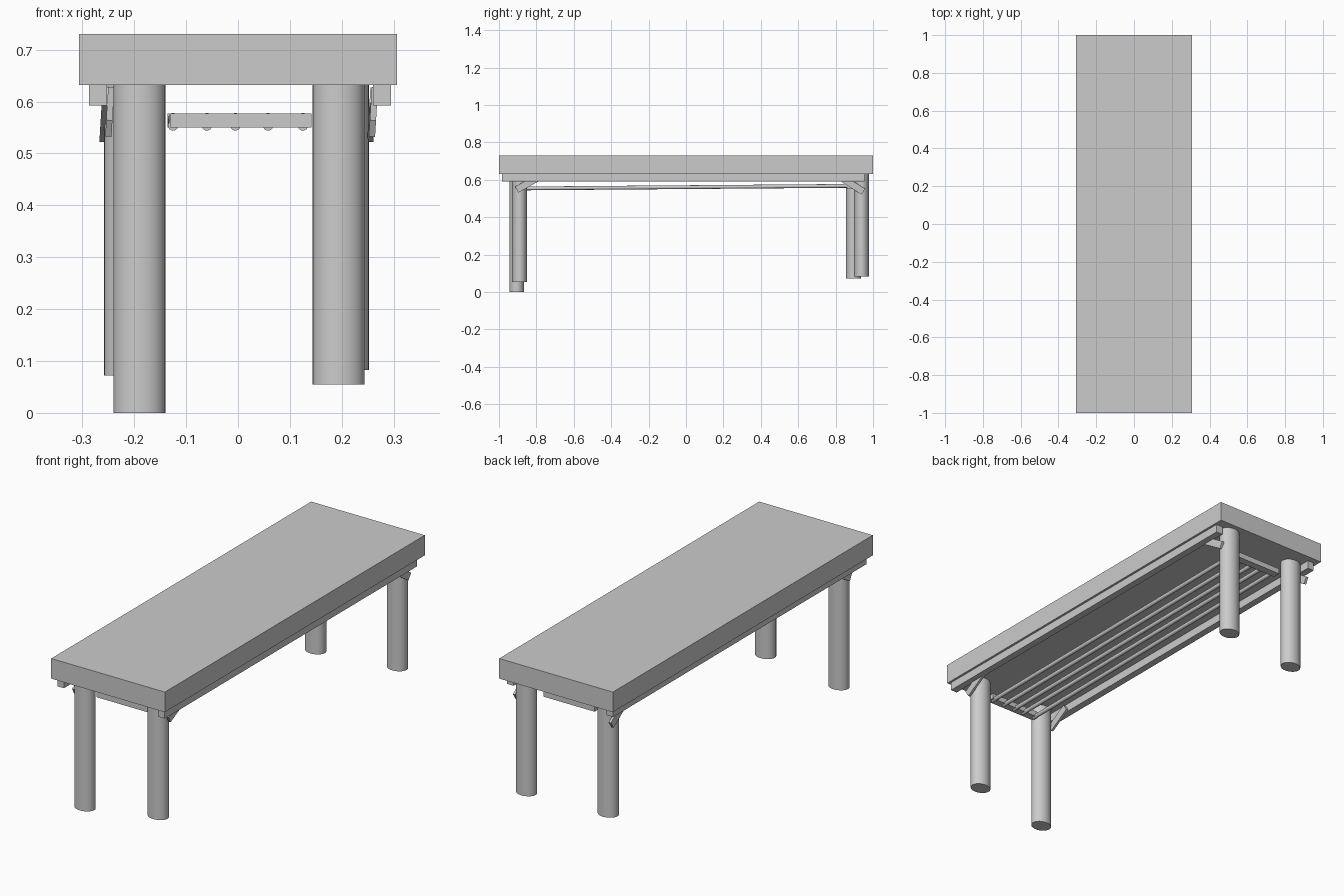
import bpy
from math import atan2
from mathutils import Vector

if "Cube" in bpy.data.objects:
    bpy.data.objects.remove(bpy.data.objects["Cube"])


def box(name, lo, hi):
    lo, hi = Vector(lo), Vector(hi)
    bpy.ops.mesh.primitive_cube_add(size=1, location=(lo + hi) / 2)
    ob = bpy.context.object
    ob.name = name
    ob.scale = hi - lo
    return ob


def rod(name, a, b, rx, ry, sides):
    a, b = Vector(a), Vector(b)
    bpy.ops.mesh.primitive_cylinder_add(vertices=sides, radius=1, depth=1, location=(a + b) / 2)
    ob = bpy.context.object
    ob.name = name
    ob.scale = (rx, ry, (b - a).length)
    ob.rotation_euler = Vector((0, 0, 1)).rotation_difference(b - a).to_euler()
    bpy.ops.object.transform_apply(location=False, rotation=False, scale=True)
    bpy.ops.object.shade_smooth_by_angle()
    return ob


# thick table top
box("table_top", (-0.306, -1, 0.632), (0.306, 1, 0.73))

# oval legs of uneven length: centre x, y and foot height
for name, x, y, foot in (("front_left", -0.19, -0.905, 0.0),
                         ("front_right", 0.194, -0.89, 0.055),
                         ("back_left", -0.208, 0.895, 0.072),
                         ("back_right", 0.202, 0.938, 0.083)):
    rod(name + "_leg", (x, y, foot), (x, y, 0.633), 0.05, 0.04, 32)

# long side rails under the top
box("left_rail", (-0.287, -0.98, 0.592), (-0.252, 0.97, 0.632))
box("right_rail", (0.26, -0.985, 0.592), (0.295, 0.955, 0.632))

# diagonal braces from leg to rail: x, foot (y, z), head (y, z), lean
for name, x, foot, head, lean in (
        ("front_left", -0.247, (-0.905, 0.548), (-0.79, 0.612), 0.06),
        ("front_right", 0.261, (-0.905, 0.548), (-0.79, 0.612), 0.06),
        ("back_left", -0.258, (0.948, 0.537), (0.83, 0.612), 0.06),
        ("back_right", 0.258, (0.948, 0.537), (0.83, 0.612), 0.06)):
    dy, dz = head[0] - foot[0], head[1] - foot[1]
    length = (dy * dy + dz * dz) ** 0.5
    bpy.ops.mesh.primitive_cube_add(
        size=1, location=(x, (foot[0] + head[0]) / 2, (foot[1] + head[1]) / 2),
        rotation=(atan2(dz, dy), lean, 0))
    ob = bpy.context.object
    ob.name = name + "_brace"
    ob.scale = (0.012, length, 0.036)

# cross bars carrying the rack
box("front_cross_bar", (-0.131, -0.9, 0.55), (0.142, -0.862, 0.577))
box("back_cross_bar", (-0.136, 0.86, 0.55), (0.138, 0.898, 0.577))

# rack of thin long rods, rising slightly to the back
for i, x in enumerate((-0.125, -0.06, -0.005, 0.058, 0.125)):
    rod(f"rack_rod_{i + 1}", (x, -0.885, 0.554), (x, 0.885, 0.568), 0.01, 0.01, 16)
